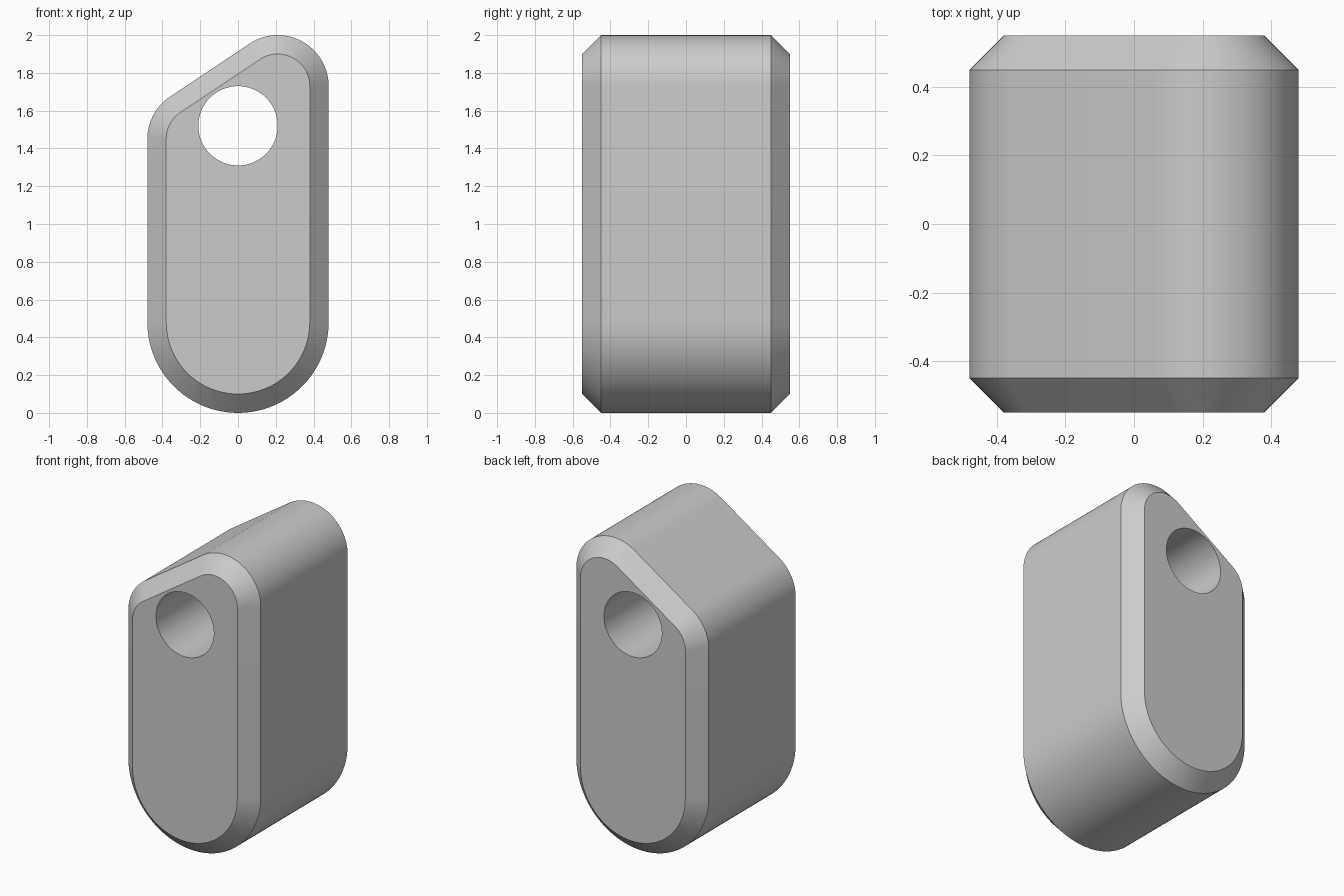
import bpy, bmesh, math

if "Cube" in bpy.data.objects:
    bpy.data.objects.remove(bpy.data.objects["Cube"], do_unlink=True)

HALF_DEPTH, CHAMFER = 0.55, 0.1
HOLE_Z, HOLE_R = 1.52, 0.21
SLOPE = math.degrees(math.atan2(0.28, 0.42)) + 90

# Corner arcs of the outline: centre x, centre z, radius, start and end angle
ARCS = [
    (0, 0.48, 0.48, 180, 360, 48),
    (0.21, 1.73, 0.27, 0, SLOPE, 32),
    (-0.21, 1.45, 0.27, SLOPE, 180, 16),
]


def arc(cx, cz, r, start, end, steps):
    angles = [math.radians(start + (end - start) * i / steps) for i in range(steps + 1)]
    return [(cx + r * math.cos(a), cz + r * math.sin(a)) for a in angles]


def outline(inset):
    return [p for cx, cz, r, a, b, n in ARCS for p in arc(cx, cz, r - inset, a, b, n)]


def add_loop(bm, points, y):
    return [bm.verts.new((x, y, z)) for x, z in points]


def bridge(bm, a, b):
    for i in range(len(a)):
        j = (i + 1) % len(a)
        bm.faces.new((a[i], a[j], b[j], b[i]))


bm = bmesh.new()

# Chamfered outer wall
sections = [(CHAMFER, -HALF_DEPTH), (0, CHAMFER - HALF_DEPTH),
            (0, HALF_DEPTH - CHAMFER), (CHAMFER, HALF_DEPTH)]
outer = [add_loop(bm, outline(inset), y) for inset, y in sections]
for a, b in zip(outer, outer[1:]):
    bridge(bm, a, b)

# Round through hole
circle = arc(0, HOLE_Z, HOLE_R, 0, 360, 64)[:-1]
hole = [add_loop(bm, circle, y) for y in (-HALF_DEPTH, HALF_DEPTH)]
bridge(bm, *hole)

# Flat front and back faces around the hole
for rim, ring in ((outer[0], hole[0]), (outer[-1], hole[1])):
    members = set(rim + ring)
    edges = [e for e in bm.edges if e.is_boundary and set(e.verts) <= members]
    bmesh.ops.triangle_fill(bm, use_beauty=True, use_dissolve=False, edges=edges)

bmesh.ops.recalc_face_normals(bm, faces=bm.faces)
mesh = bpy.data.meshes.new("pierced_block")
bm.to_mesh(mesh)
bm.free()
block = bpy.data.objects.new("pierced_block", mesh)
bpy.context.collection.objects.link(block)

# Plain grey material
grey = bpy.data.materials.new("plain grey")
grey.use_nodes = True
grey.diffuse_color = (0.6, 0.6, 0.6, 1)
grey.node_tree.nodes["Principled BSDF"].inputs["Base Color"].default_value = (0.6, 0.6, 0.6, 1)
mesh.materials.append(grey)

bpy.ops.object.select_all(action="DESELECT")
block.select_set(True)
bpy.context.view_layer.objects.active = block
bpy.ops.object.shade_smooth_by_angle(angle=math.radians(30))
